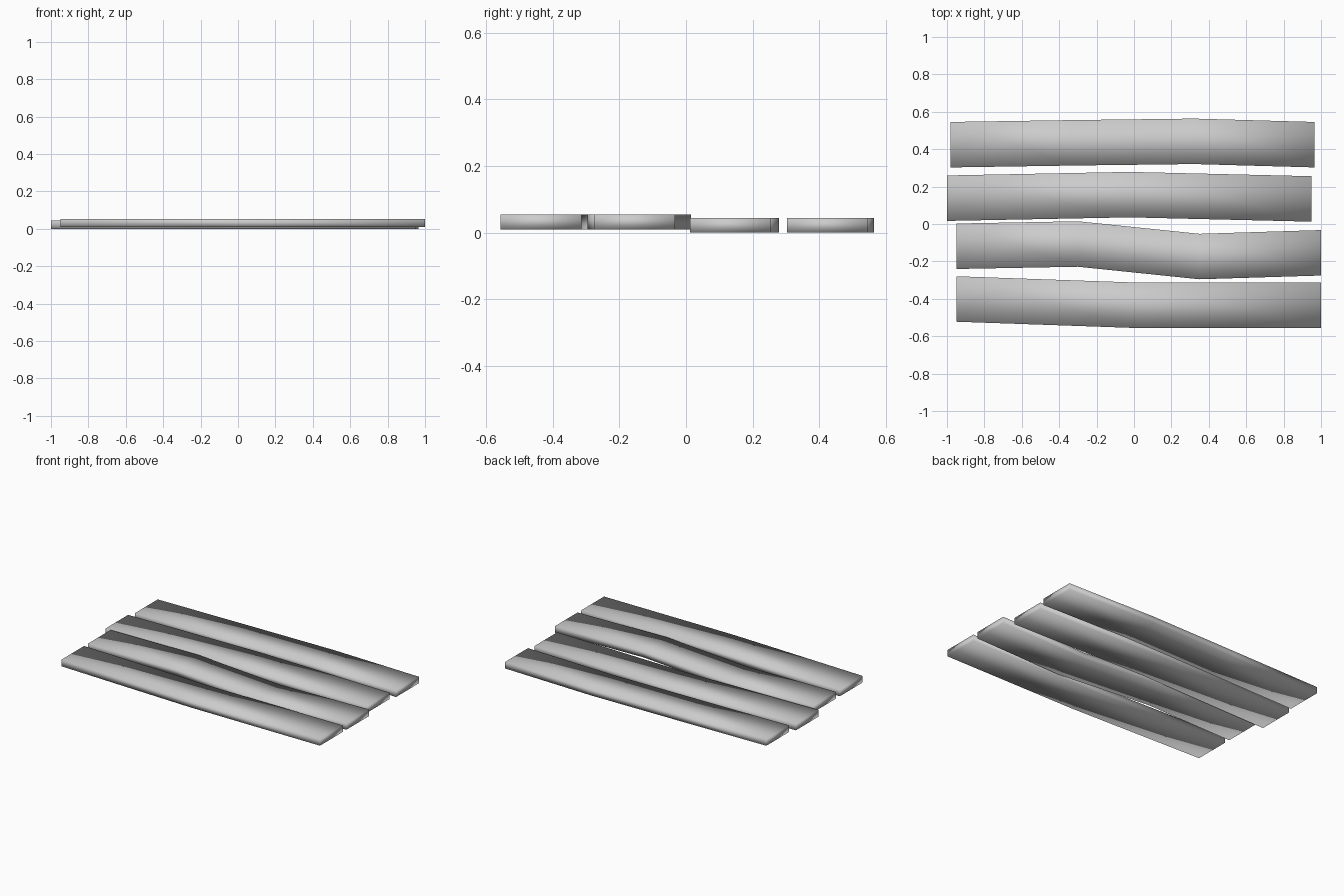
import bpy, bmesh

if "Cube" in bpy.data.objects:
    bpy.data.objects.remove(bpy.data.objects["Cube"])

WIDTH, THICK = 0.243, 0.044

def plank(name, z, path):
    """Sweep a rectangle along x; path holds (x, centre y) stations."""
    bm = bmesh.new()
    rings = []
    for x, y in path:
        corners = [(-1, 0), (1, 0), (1, 1), (-1, 1)]
        rings.append([bm.verts.new((x, y + s * WIDTH / 2, z + t * THICK)) for s, t in corners])
    for a, b in zip(rings, rings[1:]):
        for i in range(4):
            j = (i + 1) % 4
            bm.faces.new((a[i], a[j], b[j], b[i]))
    bm.faces.new(rings[0])
    bm.faces.new(rings[-1][::-1])
    bmesh.ops.recalc_face_normals(bm, faces=bm.faces[:])
    # the worn planks are shaded fully smooth
    for f in bm.faces:
        f.smooth = True
    mesh = bpy.data.meshes.new(name)
    bm.to_mesh(mesh)
    bm.free()
    obj = bpy.data.objects.new(name, mesh)
    bpy.context.collection.objects.link(obj)
    return obj

# Front pair sits slightly higher than the back pair
plank("plank_front", 0.01, [(-0.95, -0.401), (0.025, -0.435), (1.0, -0.435)])
plank("plank_front_middle", 0.01, [(-0.95, -0.119), (-0.3, -0.107), (0.35, -0.174), (1.0, -0.154)])
plank("plank_back_middle", 0.0, [(-1.0, 0.138), (-0.025, 0.157), (0.95, 0.134)])
plank("plank_back", 0.0, [(-0.98, 0.424), (-0.33, 0.434), (0.32, 0.442), (0.965, 0.424)])
